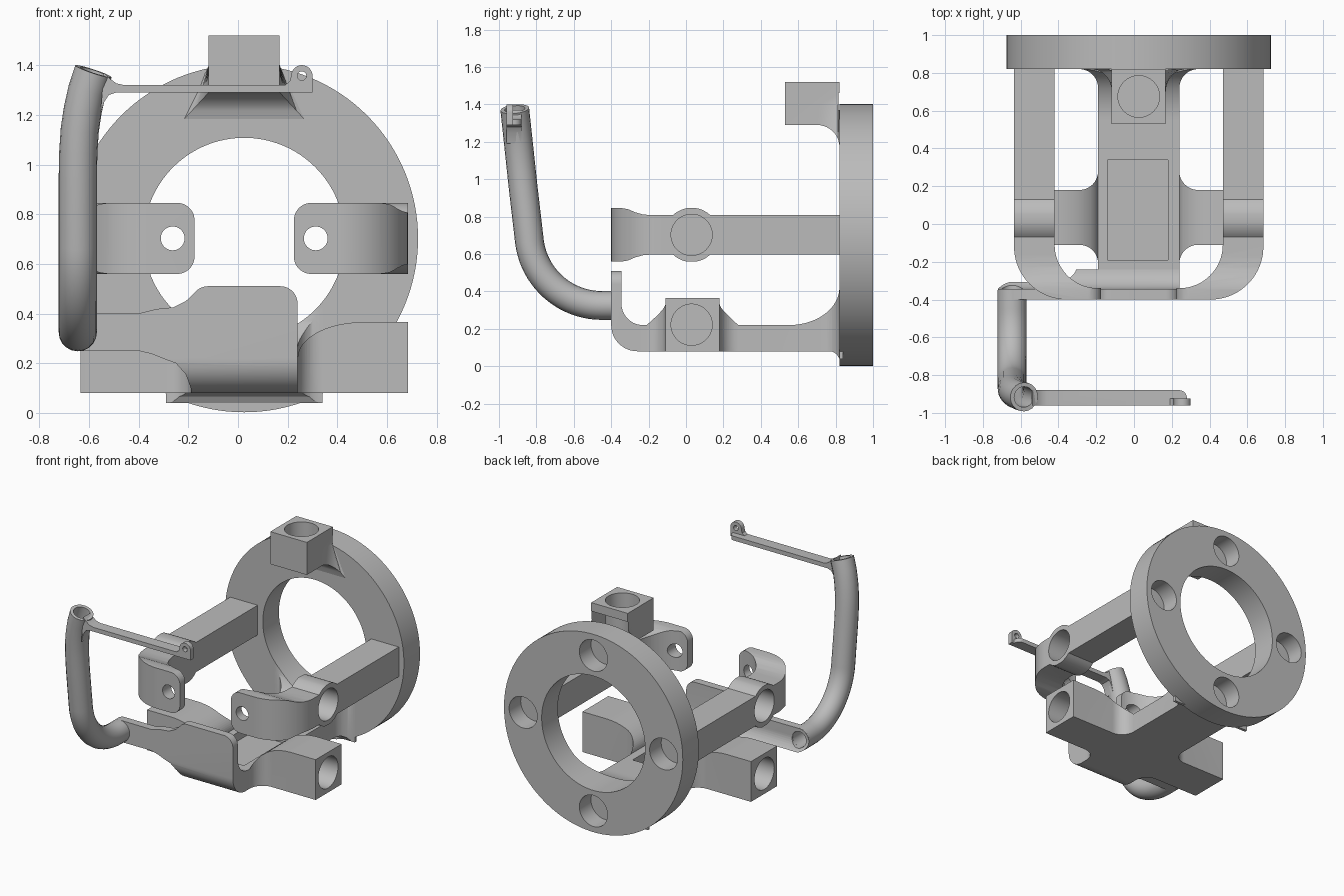
import bpy, bmesh
from math import sin, cos, radians
from mathutils import Vector

old = bpy.data.objects.get("Cube")
if old:
    bpy.data.objects.remove(old, do_unlink=True)

grey = bpy.data.materials.new("plain grey")
grey.use_nodes = True
grey.diffuse_color = (0.5, 0.5, 0.5, 1)
grey.node_tree.nodes["Principled BSDF"].inputs["Base Color"].default_value = (0.5, 0.5, 0.5, 1)

C = 0.025      # x of the symmetry plane
MID = 0.7025   # height of the ring axis
BORE = 0.11    # radius of the magnet-like sockets


def arc(cu, cv, ru, a0, a1, rv=None, n=12):
    rv = rv or ru
    steps = [radians(a0 + (a1 - a0) * i / n) for i in range(n + 1)]
    return [(cu + ru * cos(a), cv + rv * sin(a)) for a in steps]


def place(axis, u, v, w):
    return {"x": (w, u, v), "y": (u, w, v), "z": (u, v, w)}[axis]


def loft(name, rings):
    """Closed solid through a list of equally long point rings."""
    bm = bmesh.new()
    rows = [[bm.verts.new(p) for p in ring] for ring in rings]
    n = len(rows[0])
    for a, b in zip(rows, rows[1:]):
        for i in range(n):
            bm.faces.new((a[i], a[(i + 1) % n], b[(i + 1) % n], b[i]))
    bm.faces.new(rows[0])
    bm.faces.new(rows[-1])
    bmesh.ops.recalc_face_normals(bm, faces=bm.faces)
    mesh = bpy.data.meshes.new(name)
    bm.to_mesh(mesh)
    bm.free()
    mesh.materials.append(grey)
    obj = bpy.data.objects.new(name, mesh)
    bpy.context.collection.objects.link(obj)
    return obj


def prism(name, pts, axis, a, b):
    return loft(name, [[place(axis, u, v, w) for u, v in pts] for w in (a, b)])


def rod(name, u, v, r, axis, a, b, n=64):
    return prism(name, arc(u, v, r, 0, 360, n=n)[:-1], axis, a, b)


def box(name, u0, u1, v0, v1, axis, a, b):
    return prism(name, [(u0, v0), (u1, v0), (u1, v1), (u0, v1)], axis, a, b)


def combine(obj, other, operation):
    mod = obj.modifiers.new("combine", "BOOLEAN")
    mod.operation, mod.object, mod.solver = operation, other, "EXACT"
    apply(obj, mod)
    bpy.data.objects.remove(other, do_unlink=True)


def apply(obj, mod):
    with bpy.context.temp_override(object=obj, active_object=obj, selected_objects=[obj]):
        bpy.context.view_layer.objects.active = obj
        bpy.ops.object.modifier_apply(modifier=mod.name)


def cut(obj, other):
    combine(obj, other, "DIFFERENCE")


def mirrored(half):
    """Right half outline (offsets from the symmetry plane) to a full one."""
    return [(C + u, v) for u, v in half] + [(C - u, v) for u, v in reversed(half)]


# Rear ring with four blind sockets
ring = rod("rear_ring", C, MID, 0.70, "y", 0.82, 1.0, 128)
cut(ring, rod("cutter", C, MID, 0.405, "y", 0.7, 1.1, 128))
for du, dv in ((1, 0), (-1, 0), (0, 1), (0, -1)):
    cut(ring, rod("cutter", C + du * 0.55, MID + dv * 0.55, BORE, "y", 0.87, 1.1))

# Side arms that bend inwards into drilled front plates
for side, name in ((1, "left_arm"), (-1, "right_arm")):
    plan = [(0.445, 0.84), (0.66, 0.84)] + arc(0.38, -0.12, 0.28, 0, -90, n=20)
    plan += [(0.2, -0.4), (0.2, -0.34)] + arc(0.215, -0.11, 0.23, -90, 0, n=20)
    arm = prism(name, [(C + side * u, v) for u, v in plan], "z", 0.5, 0.9)
    top = [(-0.45, 0.143), (-0.345, 0.143), (-0.31, 0.137), (-0.27, 0.12), (-0.23, 0.109), (-0.18, 0.105)]
    top += arc(0.03, 0, 0.145, 133.6, 46.4) + [(0.85, 0.105)]
    outline = [(u, MID + v) for u, v in top] + [(u, MID - v) for u, v in reversed(top)]
    combine(arm, prism("cutter", outline, "x", -1, 1), "INTERSECT")
    end = arc(0.27, MID + 0.073, 0.07, 90, 180) + arc(0.27, MID - 0.073, 0.07, 180, 270)
    end = [(0.8, MID + 0.143)] + end + [(0.8, MID - 0.143)]
    combine(arm, prism("cutter", [(C + side * u, v) for u, v in end], "y", -1, 1), "INTERSECT")
    cut(arm, rod("cutter", C + side * 0.288, MID, 0.048, "y", -0.5, -0.25, 40))
    cut(arm, rod("cutter", 0.03, MID, BORE, "x", C + side * 0.51, C + side * 0.8))

# Base slab, flaring out where it meets the ring
base = prism("base", mirrored([(0.215, -0.25)] + arc(0.315, 0.72, 0.1, 180, 90) + [(0.315, 0.84)]), "z", 0, 0.6)
profile = [(-0.3, 0.08), (-0.3, 0.22)] + arc(0.55, 0.42, 0.27, -90, 0, 0.2, 20)
profile += [(0.85, 0.42), (0.85, 0.04), (0.82, 0.04), (0.805, 0.065), (0.78, 0.08)]
combine(base, prism("cutter", profile, "x", -1, 1), "INTERSECT")
cut(base, rod("cutter", C, MID, 0.405, "y", 0.4, 1.1, 128))

# Cross bar with raised socket blocks at both ends
half = arc(0.315, -0.21, 0.1, 180, 90) + [(0.66, -0.11), (0.66, 0.18)] + arc(0.315, 0.28, 0.1, 270, 180)
cross = prism("cross_bar", mirrored(half), "z", 0, 0.5)
half = [(0.7, 0.08), (0.7, 0.365)] + arc(0.475, 0.22, 0.26, 90, 180, 0.145, 20)
combine(cross, prism("cutter", mirrored(half), "y", -1, 1), "INTERSECT")
combine(base, cross, "UNION")

# Upturned front flange with a tab on the right
profile = [(-0.4, 0.6)] + arc(-0.26, 0.22, 0.14, 180, 270) + [(-0.24, 0.08), (-0.24, 0.22)]
profile += arc(-0.23, 0.335, 0.115, 265, 180) + [(-0.345, 0.6)]
flange = prism("front_flange", profile, "x", -0.9, 0.9)
outline = [(C + 0.215, 0)] + arc(0.17, 0.44, 0.07, 0, 90) + arc(-0.12, 0.44, 0.07, 90, 140)
outline += [(-0.21, 0.45), (-0.26, 0.425), (-0.33, 0.418), (-0.40, 0.40)]
outline += arc(-0.645, 0.325, 0.076, 90, 270, n=24)
outline += [(-0.40, 0.25), (-0.35, 0.238), (-0.30, 0.218), (-0.25, 0.2), (-0.21, 0.155), (C - 0.215, 0.1), (C - 0.215, 0)]
combine(flange, prism("cutter", outline, "y", -1, 1), "INTERSECT")
cut(flange, rod("cutter", -0.645, 0.325, 0.055, "y", -0.5, -0.2))
combine(base, flange, "UNION")
for side in (1, -1):
    cut(base, rod("cutter", 0.03, 0.222, BORE, "x", C + side * 0.51, C + side * 0.8))
cut(base, box("cutter", -0.14, 0.18, -0.19, 0.34, "z", 0.16, 0.5))

# Top socket block, its lower flare and the skirt over the ring edge
block = box("top_block", C - 0.143, C + 0.143, 0.53, 0.82, "z", 1.29, 1.52)
flare, skirt = [], []
for i in range(11):
    t = i / 10
    f = 1 - (1 - t * t) ** 0.5
    y, w, z = 0.70 + 0.125 * t, 0.143 + 0.12 * f, 1.29 - 0.13 * f
    flare.append([(C - 0.143, y, 1.4), (C + 0.143, y, 1.4), (C + w, y, z), (C - w, y, z)])
    w, y, z = 0.143 + 0.09 * f, 0.82 + 0.06 * f, 1.46 - 0.09 * t
    skirt.append([(C - w, 0.815, z), (C + w, 0.815, z), (C + w, y, z), (C - w, y, z)])
combine(block, loft("flare", flare), "UNION")
combine(block, loft("skirt", skirt), "UNION")
cut(block, rod("cutter", C, 0.675, BORE, "z", 1.34, 1.6))

# Hollow tube sweeping forwards and up from the tab
path = [(-0.645, -0.35, 0.325)]
path += [(-0.645, y, z) for y, z in arc(-0.45, 0.715, 0.39, 270, 187, n=20)]
path += [(x, -0.84 - 0.075 * (z - 0.67) / 0.7, z) for x, z in
         ((-0.645, 0.95), (-0.643, 1.05), (-0.637, 1.14), (-0.625, 1.22), (-0.607, 1.3), (-0.582, 1.375))]
curve = bpy.data.curves.new("tube", "CURVE")
curve.dimensions = "3D"
curve.bevel_depth, curve.bevel_resolution = 0.077, 8
spline = curve.splines.new("POLY")
spline.points.add(len(path) - 1)
for point, co in zip(spline.points, path):
    point.co = (*co, 1)
sweep = bpy.data.objects.new("sweep", curve)
bpy.context.collection.objects.link(sweep)
graph = bpy.context.evaluated_depsgraph_get()
tube_mesh = bpy.data.meshes.new_from_object(sweep.evaluated_get(graph))
bpy.data.objects.remove(sweep, do_unlink=True)
tube_mesh.materials.clear()
tube_mesh.materials.append(grey)
tube = bpy.data.objects.new("tube", tube_mesh)
bpy.context.collection.objects.link(tube)
wall = tube.modifiers.new("wall", "SOLIDIFY")
wall.thickness, wall.offset = 0.022, -1
apply(tube, wall)

# Thin bar with a drilled ear at its tip
bar_outline = [(-0.54, 1.37), (-0.515, 1.345), (-0.49, 1.327), (-0.46, 1.32), (0.28, 1.32), (0.28, 1.29),
               (-0.49, 1.29), (-0.52, 1.28), (-0.54, 1.25), (-0.555, 1.19)]
bar = prism("tip_bar", bar_outline, "y", -0.96, -0.88)
corner = [(-0.7, -0.88)] + arc(0.24, -0.92, 0.04, 90, 0) + [(0.28, -1), (-0.7, -1)]
combine(bar, prism("cutter", corner, "z", 1, 1.6), "INTERSECT")
ear_outline = [(0.3, 1.29)] + arc(0.257, 1.357, 0.043, 0, 180, n=24)
ear_outline += [(0.208, 1.335), (0.19, 1.32), (0.19, 1.29)]
combine(bar, prism("ear", ear_outline, "y", -0.96, -0.925), "UNION")
cut(bar, rod("cutter", 0.257, 1.357, 0.018, "y", -1, -0.8, 32))

# Smooth the rounded faces, keep the edges sharp
for obj in (ring, base, block, tube, bar, bpy.data.objects["left_arm"], bpy.data.objects["right_arm"]):
    bpy.ops.object.select_all(action="DESELECT")
    obj.select_set(True)
    bpy.context.view_layer.objects.active = obj
    bpy.ops.object.shade_smooth_by_angle(angle=radians(30))
